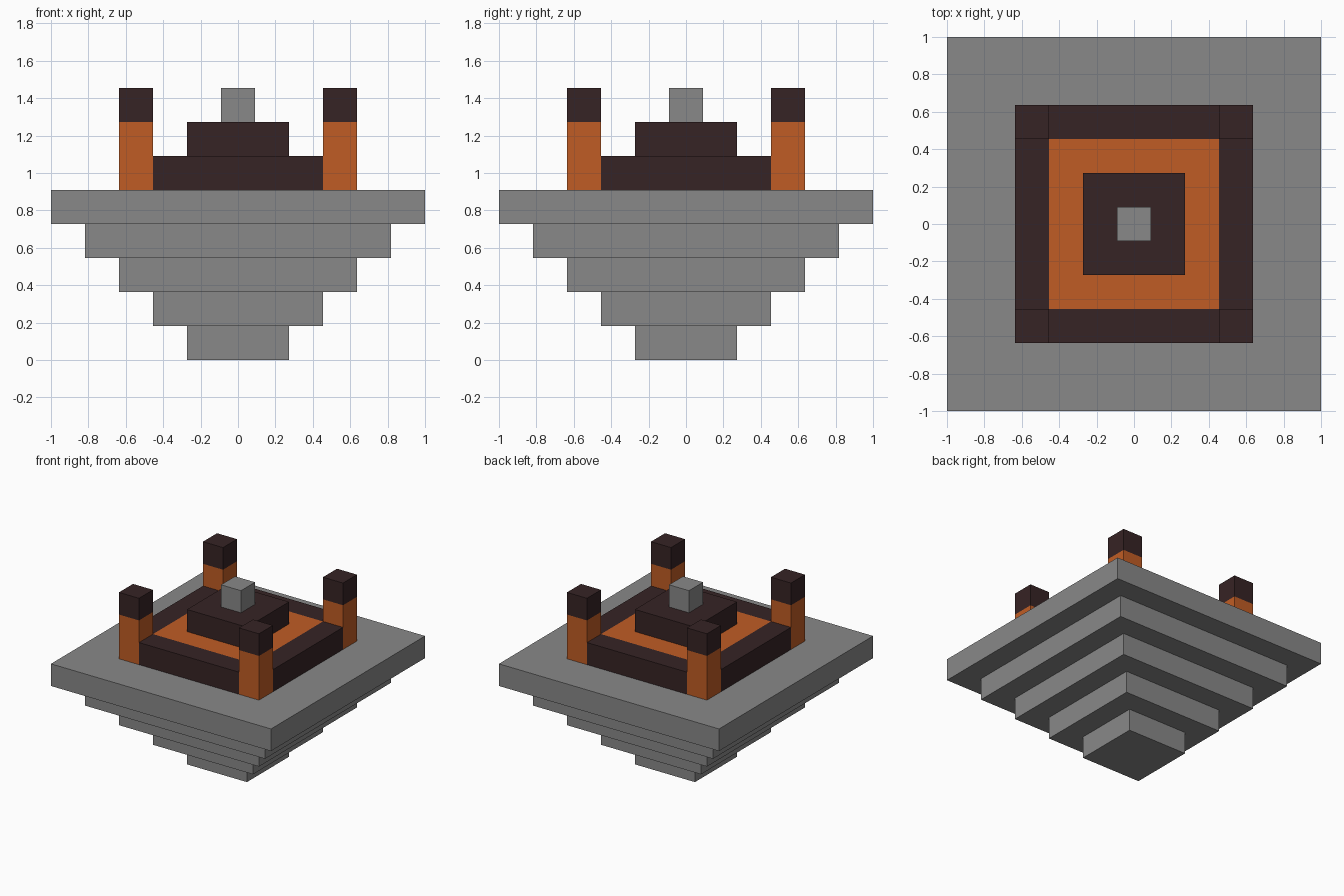
import bpy

# Remove the default cube
if "Cube" in bpy.data.objects:
    bpy.data.objects.remove(bpy.data.objects["Cube"], do_unlink=True)

U = 2 / 11  # one block: the widest tier is eleven blocks across


def material(name, rgb):
    mat = bpy.data.materials.new(name)
    mat.use_nodes = True
    colour = (*rgb, 1)
    mat.diffuse_color = colour
    mat.node_tree.nodes["Principled BSDF"].inputs["Base Color"].default_value = colour
    return mat


stone = material("grey stone", (0.25, 0.25, 0.25))
dark = material("dark brick", (0.037, 0.017, 0.018))
orange = material("glowing orange", (0.53, 0.108, 0.018))


def box(name, mat, x, y, bottom, width, depth, height=1):
    """Box measured in blocks, centred on x, y and standing on bottom."""
    bpy.ops.mesh.primitive_cube_add(size=1, location=(x * U, y * U, (bottom + height / 2) * U))
    obj = bpy.context.object
    obj.name = name
    obj.scale = (width * U, depth * U, height * U)
    bpy.ops.object.transform_apply(location=False, rotation=False, scale=True)
    obj.data.materials.append(mat)
    return obj


# Inverted stepped base
for level in range(5):
    width = 3 + 2 * level
    box(f"base_tier_{level + 1}", stone, 0, 0, level, width, width)

# Pool with its four rim walls
box("orange_pool", orange, 0, 0, 5, 5, 5)
for side, s in (("left", 1), ("right", -1)):
    box(f"{side}_rim_wall", dark, 3 * s, 0, 5, 1, 5)
for side, s in (("back", 1), ("front", -1)):
    box(f"{side}_rim_wall", dark, 0, 3 * s, 5, 5, 1)

# Capped corner posts
for side, sx in (("left", 1), ("right", -1)):
    for end, sy in (("back", 1), ("front", -1)):
        box(f"{end}_{side}_post", orange, 3 * sx, 3 * sy, 5, 1, 1, 2)
        box(f"{end}_{side}_post_cap", dark, 3 * sx, 3 * sy, 7, 1, 1)

# Central platform and pedestal
box("centre_platform", dark, 0, 0, 6, 3, 3)
box("centre_pedestal", stone, 0, 0, 7, 1, 1)
